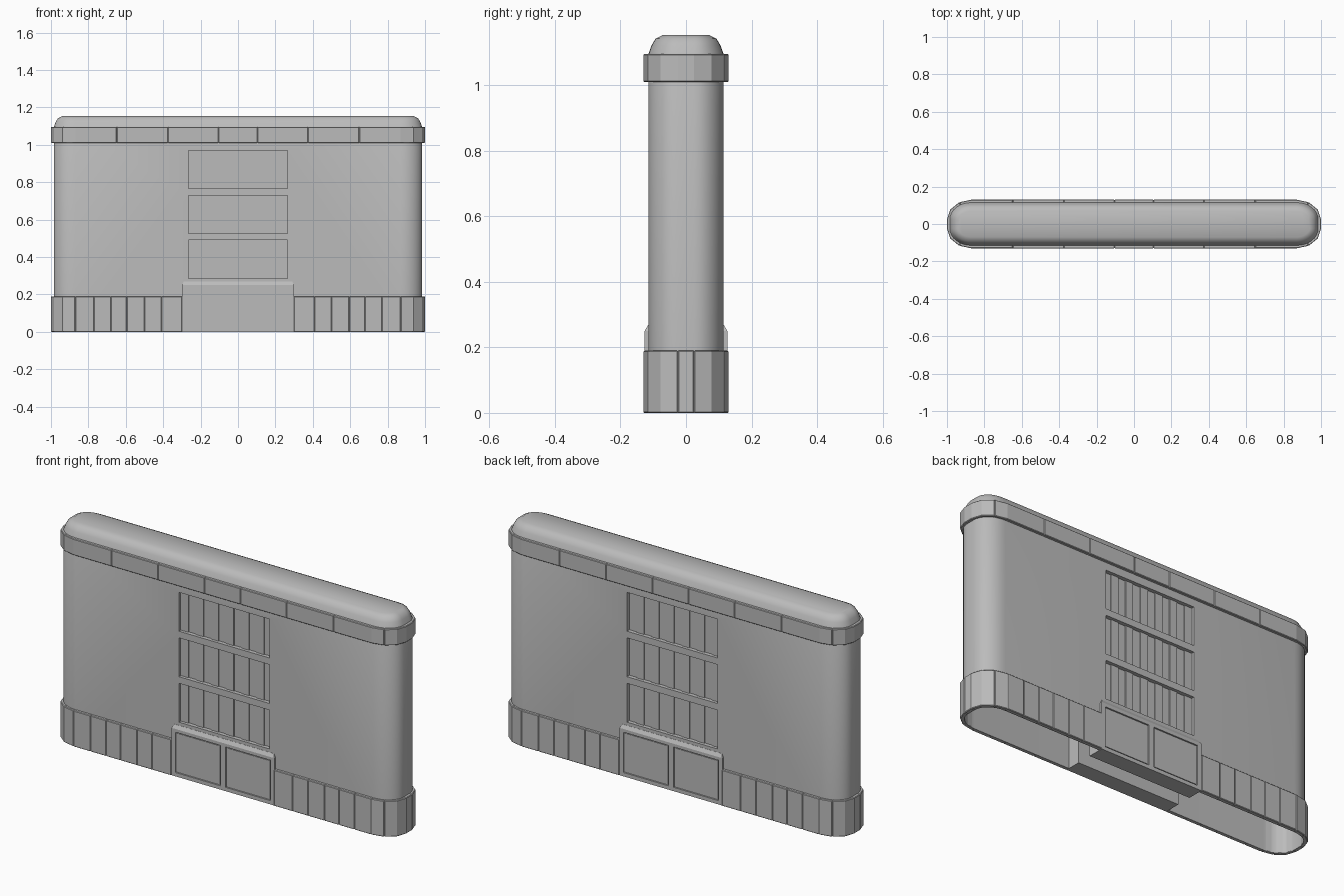
import bpy, bmesh, math
from mathutils import Vector

cube = bpy.data.objects.get("Cube")
if cube:
    bpy.data.objects.remove(cube, do_unlink=True)

# One plain grey material
grey = bpy.data.materials.new("plain_grey")
grey.use_nodes = True
GREY = (0.5, 0.5, 0.5, 1)
grey.diffuse_color = GREY
bsdf = grey.node_tree.nodes["Principled BSDF"]
bsdf.inputs["Base Color"].default_value = GREY
bsdf.inputs["Roughness"].default_value = 0.7


def finish(bm, name):
    bmesh.ops.recalc_face_normals(bm, faces=bm.faces)
    mesh = bpy.data.meshes.new(name)
    bm.to_mesh(mesh)
    bm.free()
    mesh.materials.append(grey)
    obj = bpy.data.objects.new(name, mesh)
    bpy.context.collection.objects.link(obj)
    return obj


def add_box(bm, x0, x1, y0, y1, z0, z1):
    verts = bmesh.ops.create_cube(bm, size=1)["verts"]
    for v in verts:
        v.co = Vector(((x0 + x1) / 2 + v.co.x * (x1 - x0),
                       (y0 + y1) / 2 + v.co.y * (y1 - y0),
                       (z0 + z1) / 2 + v.co.z * (z1 - z0)))
    return verts


def select_only(obj):
    bpy.ops.object.select_all(action='DESELECT')
    obj.select_set(True)
    bpy.context.view_layer.objects.active = obj


def carve(obj, cutter):
    mod = obj.modifiers.new("carve", 'BOOLEAN')
    mod.operation = 'DIFFERENCE'
    mod.solver = 'EXACT'
    mod.object = cutter
    select_only(obj)
    bpy.ops.object.modifier_apply(modifier=mod.name)
    bpy.data.objects.remove(cutter, do_unlink=True)


def bevel(obj, width):
    mod = obj.modifiers.new("soft_edges", 'BEVEL')
    mod.width = width
    mod.segments = 1
    mod.limit_method = 'ANGLE'
    mod.angle_limit = math.radians(50)


# Footprint: long slab with rounded ends
def footprint(inset, steps=8):
    hx, hy, rx, ry = 0.985 - inset, 0.115 - inset, 0.115 - inset, 0.09 - inset
    pts = []
    for q, (sx, sy) in enumerate([(1, 1), (-1, 1), (-1, -1), (1, -1)]):
        for i in range(steps + 1):
            a = math.pi / 2 * (q + i / steps)
            pts.append((sx * (hx - rx) + rx * math.cos(a),
                        sy * (hy - ry) + ry * math.sin(a)))
    return pts


# Hollow wall body, lofted from the inner ceiling, down, out and over the roof
bm = bmesh.new()
levels = [(0.03, 1.1), (0.03, 0.28), (0.006, 0.28), (0.006, 0), (0, 0), (0, 1.095),
          (0.002, 1.1), (0.01, 1.122), (0.022, 1.142), (0.046, 1.154)]
rings = [[bm.verts.new((x, y, z)) for x, y in footprint(d)] for d, z in levels]
for low, high in zip(rings, rings[1:]):
    for i in range(len(low)):
        j = (i + 1) % len(low)
        bm.faces.new((low[i], low[j], high[j], high[i]))
bm.faces.new(rings[0])
bm.faces.new(rings[-1])
body = finish(bm, "wall_body")

# Window recesses on both faces, three rows
ROWS = [(0.285, 0.49), (0.525, 0.73), (0.765, 0.97)]
HALF = 0.265
bm = bmesh.new()
for side in (-1, 1):
    for z0, z1 in ROWS:
        add_box(bm, -HALF, HALF, min(side * 0.09, side * 0.14), max(side * 0.09, side * 0.14), z0, z1)
carve(body, finish(bm, "window_cutter"))
select_only(body)
bpy.ops.object.shade_smooth_by_angle(angle=math.radians(38))

# Vertical slats standing in each recess
bm = bmesh.new()
COUNT = 12
pitch = 2 * HALF / COUNT
for side in (-1, 1):
    for z0, z1 in ROWS:
        for i in range(COUNT):
            face = 0.094 if i % 2 else 0.099
            ys = sorted((side * 0.0895, side * face))
            x = -HALF + i * pitch
            add_box(bm, x, x + pitch, *ys, z0, z1)
finish(bm, "window_slats")

# Door surrounds with sloped tops and two recessed doors each
for side, label in ((-1, "front"), (1, "back")):
    bm = bmesh.new()
    for v in add_box(bm, -0.3, 0.3, *sorted((side * 0.04, side * 0.126)), 0, 0.25):
        pass
    top = [f for f in bm.faces if f.calc_center_median().z > 0.24]
    lifted = bmesh.ops.extrude_face_region(bm, geom=top)["geom"]
    for v in [g for g in lifted if isinstance(g, bmesh.types.BMVert)]:
        v.co.z = 0.268
        v.co.x *= 0.97
        if abs(v.co.y) > 0.1:
            v.co.y = side * 0.116
    bmesh.ops.delete(bm, geom=top, context='FACES_ONLY')
    frame = finish(bm, label + "_door_frame")
    bm = bmesh.new()
    for sx in (-1, 1):
        add_box(bm, *sorted((sx * 0.015, sx * 0.278)), *sorted((side * 0.118, side * 0.15)), 0.02, 0.233)
    carve(frame, finish(bm, "door_cutter"))
    # Door leaves sit inside the recess with a narrow gap around them
    bm = bmesh.new()
    for sx in (-1, 1):
        add_box(bm, *sorted((sx * 0.021, sx * 0.272)), *sorted((side * 0.117, side * 0.121)), 0.026, 0.227)
    finish(bm, label + "_door_leaves")


# Band panels: each chain holds (x, y, normal angle) points on the outer line
def straight(x):
    return (x, 0.13, 90)


def corner(a):
    r = math.radians(a)
    return (0.87 + 0.13 * math.cos(r), 0.025 + 0.105 * math.sin(r), a)


def flip(p):
    return (p[0], -p[1], -p[2])


def add_panel(bm, chain, z0, z1, sx, sy, depth=0.019):
    loop = [(x, y) for x, y, a in chain]
    loop += [(x - depth * math.cos(math.radians(a)), y - depth * math.sin(math.radians(a)))
             for x, y, a in reversed(chain)]
    low, high = ([bm.verts.new((sx * x, sy * y, z)) for x, y in loop] for z in (z0, z1))
    n, last = len(loop), len(loop) - 1
    for i in range(n):
        j = (i + 1) % n
        bm.faces.new((low[i], low[j], high[j], high[i]))
    for ring in (low, high):
        for i in range(len(chain) - 1):
            bm.faces.new((ring[i], ring[i + 1], ring[last - i - 1], ring[last - i]))


def band(name, z0, z1, quarter, ends, middle):
    bm = bmesh.new()
    for sx in (-1, 1):
        for sy in (-1, 1):
            for chain in quarter:
                add_panel(bm, chain, z0, z1, sx, sy)
        add_panel(bm, ends, z0, z1, sx, 1)
    for chain in middle:
        for sy in (-1, 1):
            add_panel(bm, chain, z0, z1, 1, sy)
    bevel(finish(bm, name), 0.003)


c0, c1, c2, c3 = (corner(a) for a in (90, 60, 30, 0))

# Base skirting, interrupted by the doors
xs = [0.3, 0.41, 0.5, 0.595, 0.68, 0.77, 0.87]
skirt = [[straight(a), straight(b)] for a, b in zip(xs, xs[1:])]
skirt += [[c0, c1], [c1, c2, c3]]
band("base_skirting", 0, 0.19, skirt, [c3, flip(c3)], [])

# Upper trim below the roof
xs = [0.105, 0.375, 0.648]
trim = [[straight(a), straight(b)] for a, b in zip(xs, xs[1:])]
trim += [[straight(xs[-1]), c0, c1]]
cap = [c1, c2, c3, flip(c3), flip(c2), flip(c1)]
band("upper_trim", 1.01, 1.096, trim, cap, [[straight(-0.105), straight(0.105)]])
